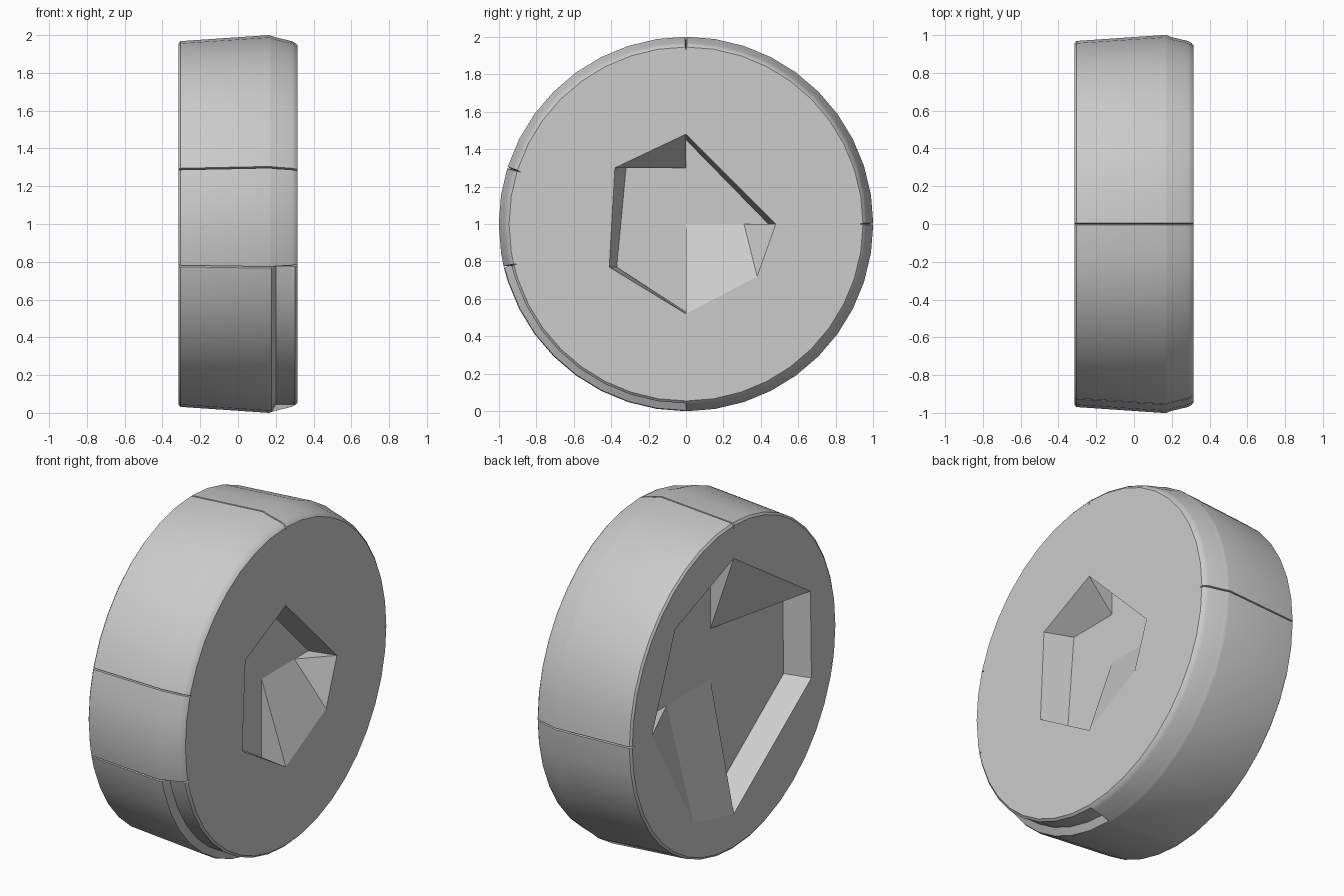
import bpy, bmesh, math

old = bpy.data.objects.get("Cube")
if old:
    bpy.data.objects.remove(old, do_unlink=True)

# Single grey finish
grey = bpy.data.materials.new("plain_grey")
grey.use_nodes = True
colour = (0.6, 0.6, 0.6, 1)
grey.diffuse_color = colour
grey.node_tree.nodes["Principled BSDF"].inputs["Base Color"].default_value = colour

SEGMENTS = 40
HALF = 0.315
STEP_START, STEP_END = 193.3, 270
SEAMS = (0, 90, 162.5, STEP_START)
PROFILE = [(-HALF, 0.955), (-0.305, 0.968), (0.165, 1.0), (0.178, 0.996),
           (0.2, 0.988), (0.285, 0.968), (0.303, 0.958), (HALF, 0.945)]
STEP_RADIUS = {4: 0.955, 5: 0.955}

bm = bmesh.new()


def rim_angles():
    """Even segments, with a narrow notch around each seam."""
    angles = {i * 360 / SEGMENTS for i in range(SEGMENTS)}
    angles |= {(s + d) % 360 for s in SEAMS for d in (-0.25, 0, 0.25)}
    angles.add(STEP_END + 0.2)
    return sorted(angles)


def rim_ring(index, x, radius):
    ring = []
    for a in rim_angles():
        r = radius
        if STEP_START < a <= STEP_END:
            r = STEP_RADIUS.get(index, r)
        if a in SEAMS:
            r -= 0.02
        t = math.radians(a)
        ring.append(bm.verts.new((x, r * math.cos(t), 1 + r * math.sin(t))))
    return ring


def recess(face_x, floor_x, rim, outer, floor, walls):
    """Sunken pocket with sloped wedges, then the flat side plate around it."""
    p = {k: bm.verts.new((face_x, y, z)) for k, (y, z) in outer.items()}
    p.update({k: bm.verts.new((floor_x, y, z)) for k, (y, z) in floor.items()})
    bm.faces.new([p[k] for k in floor])
    for wall in walls.split():
        bm.faces.new([p[k] for k in wall])
    hole = [p[k] for k in outer]
    edges = []
    for loop in (rim, hole):
        for a, b in zip(loop, loop[1:] + loop[:1]):
            edges.append(bm.edges.get((a, b)) or bm.edges.new((a, b)))
    bmesh.ops.triangle_fill(bm, edges=edges, use_beauty=True)


# Outer rim
rings = [rim_ring(i, x, r) for i, (x, r) in enumerate(PROFILE)]
for lo, hi in zip(rings, rings[1:]):
    n = len(lo)
    for i in range(n):
        j = (i + 1) % n
        bm.faces.new((lo[i], lo[j], hi[j], hi[i]))

# Small pocket on the left side
recess(HALF, 0.155, rings[-1],
       dict(A=(0, 1.48), B=(0.48, 1), C=(0.38, 0.72), D=(0, 0.52),
            E=(-0.41, 0.77), F=(-0.38, 1.3)),
       dict(a=(0, 1.45), b=(0.44, 1), c=(0.31, 1), o=(0, 1), d=(0, 0.53),
            e=(-0.37, 0.77), f=(-0.32, 1.3), p=(0, 1.3)),
       "ABba Bcb BCc CDoc Ddo DEed EFfe FApf Aap")

# Large pocket on the right side
recess(-HALF, -0.16, rings[0],
       dict(A=(0, 1.76), G=(0.55, 1.55), B=(0.77, 1), C=(0.38, 0.33),
            D=(0, 0.24), E=(-0.73, 0.77), F=(-0.72, 1.29)),
       dict(a=(0, 1.73), g=(0.53, 1.53), b=(0.74, 1), c=(0.41, 1), o=(0, 1),
            d=(0, 0.27), e=(-0.69, 0.77), f=(-0.68, 1.3), p=(0, 1.3)),
       "AGga GBbg Bcb BCc CDoc Ddo DEed EFfe FApf Aap")

bmesh.ops.recalc_face_normals(bm, faces=bm.faces)
mesh = bpy.data.meshes.new("wheel_disc")
bm.to_mesh(mesh)
bm.free()
mesh.materials.append(grey)
disc = bpy.data.objects.new("wheel_disc", mesh)
bpy.context.collection.objects.link(disc)

# Smooth rim, crisp pocket edges
bpy.ops.object.select_all(action="DESELECT")
disc.select_set(True)
bpy.context.view_layer.objects.active = disc
bpy.ops.object.shade_smooth_by_angle(angle=math.radians(25))
# Side plates and pockets stay flat
for poly in mesh.polygons:
    if all(math.hypot(mesh.vertices[i].co.y, mesh.vertices[i].co.z - 1) < 0.8
           for i in poly.vertices) or abs(poly.normal.x) > 0.99:
        poly.use_smooth = False
